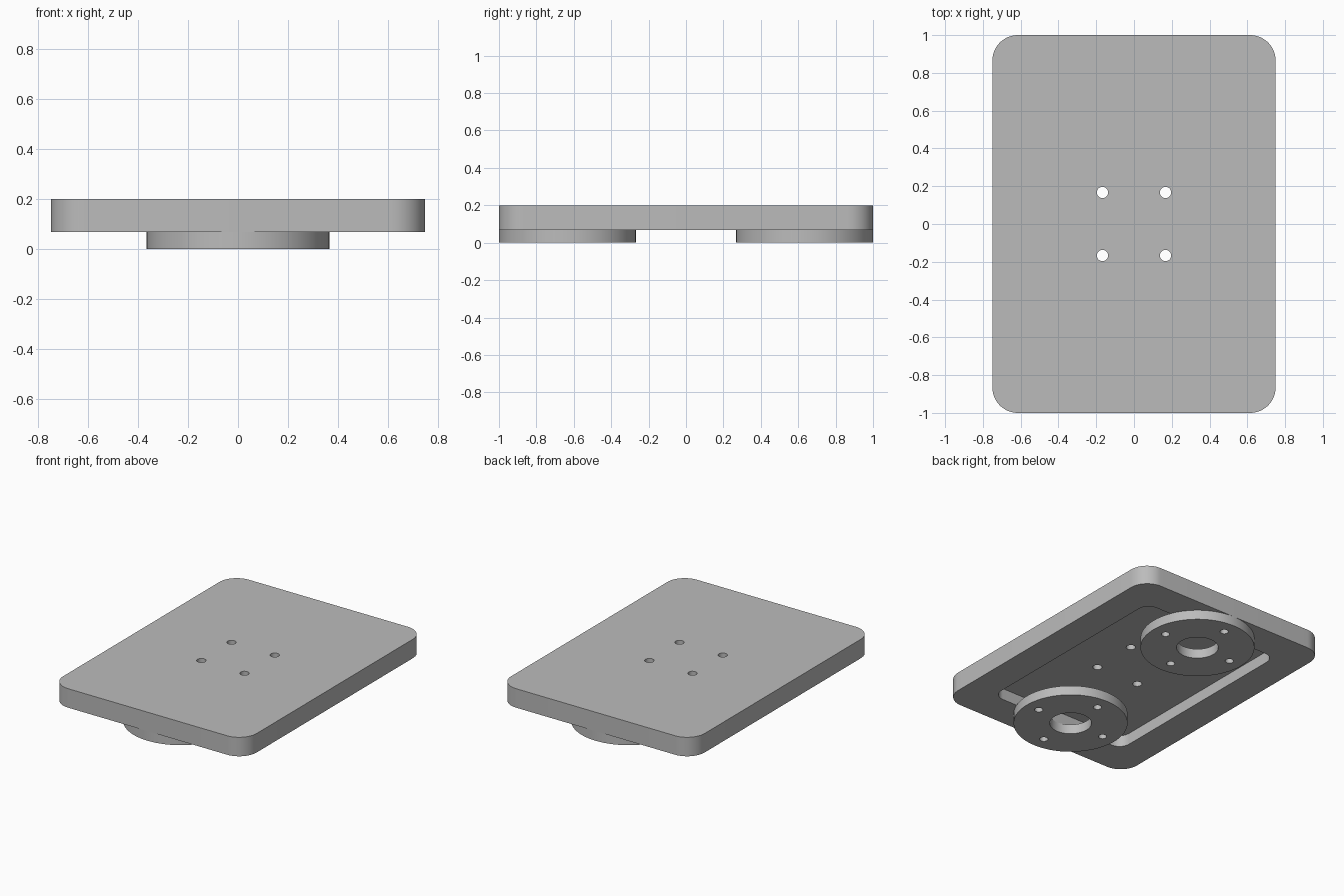
import bpy
import bmesh
import math

cube = bpy.data.objects.get("Cube")
if cube:
    bpy.data.objects.remove(cube, do_unlink=True)

# Single grey finish
grey = bpy.data.materials.new("machined grey")
grey.use_nodes = True
COLOUR = (0.5, 0.5, 0.5, 1)
grey.diffuse_color = COLOUR
grey.node_tree.nodes["Principled BSDF"].inputs["Base Color"].default_value = COLOUR


def rounded_rect(half_x, half_y, radius, steps=12):
    """Outline of a rectangle with filleted corners."""
    points = []
    for quarter, (sx, sy) in enumerate([(1, 1), (-1, 1), (-1, -1), (1, -1)]):
        for i in range(steps + 1):
            a = (quarter + i / steps) * math.pi / 2
            points.append((sx * (half_x - radius) + radius * math.cos(a),
                           sy * (half_y - radius) + radius * math.sin(a)))
    return points


def circle(cx, cy, radius, sides):
    return [(cx + radius * math.cos(math.tau * i / sides),
             cy + radius * math.sin(math.tau * i / sides)) for i in range(sides)]


def prism(name, outlines, z0, z1):
    """Extrude one or more outlines from z0 up to z1."""
    bm = bmesh.new()
    for outline in outlines:
        face = bm.faces.new([bm.verts.new((x, y, z0)) for x, y in outline])
        top = bmesh.ops.extrude_face_region(bm, geom=[face])["geom"]
        verts = [v for v in top if isinstance(v, bmesh.types.BMVert)]
        bmesh.ops.translate(bm, vec=(0, 0, z1 - z0), verts=verts)
    bmesh.ops.recalc_face_normals(bm, faces=bm.faces)
    mesh = bpy.data.meshes.new(name)
    bm.to_mesh(mesh)
    bm.free()
    mesh.materials.append(grey)
    obj = bpy.data.objects.new(name, mesh)
    bpy.context.collection.objects.link(obj)
    return obj


def select_only(obj):
    bpy.ops.object.select_all(action="DESELECT")
    obj.select_set(True)
    bpy.context.view_layer.objects.active = obj


def cut(obj, cutter):
    """Subtract the cutter, then discard it."""
    mod = obj.modifiers.new("cut", "BOOLEAN")
    mod.operation = "DIFFERENCE"
    mod.solver = "EXACT"
    mod.object = cutter
    select_only(obj)
    bpy.ops.object.modifier_apply(modifier=mod.name)
    bpy.data.objects.remove(cutter, do_unlink=True)


def smooth(obj):
    select_only(obj)
    bpy.ops.object.shade_smooth_by_angle(angle=math.radians(30))


UNDERSIDE, FLOOR, TOP = 0.067, 0.147, 0.2

# Base plate, hollowed from below, with four through holes
plate = prism("base_plate", [rounded_rect(0.75, 1.0, 0.135)], UNDERSIDE, TOP)
cut(plate, prism("pocket_cutter", [rounded_rect(0.535, 0.768, 0.08)], 0, FLOOR))
bolts = [circle(x, y, 0.03, 24) for x in (-0.167, 0.167) for y in (-0.167, 0.167)]
cut(plate, prism("bolt_cutter", bolts, 0, 0.3))
smooth(plate)

# Mounting flanges under both ends, each with a bore and four bolt holes
for name, cy in (("front_flange", -0.634), ("back_flange", 0.634)):
    flange = prism(name, [circle(0, cy, 0.366, 96)], 0, UNDERSIDE)
    holes = [circle(0, cy, 0.134, 48)]
    holes += [circle(x, cy + y, 0.027, 24) for x, y in circle(0, 0, 0.268, 4)]
    cut(flange, prism("flange_cutter", holes, -0.1, 0.1))
    smooth(flange)
